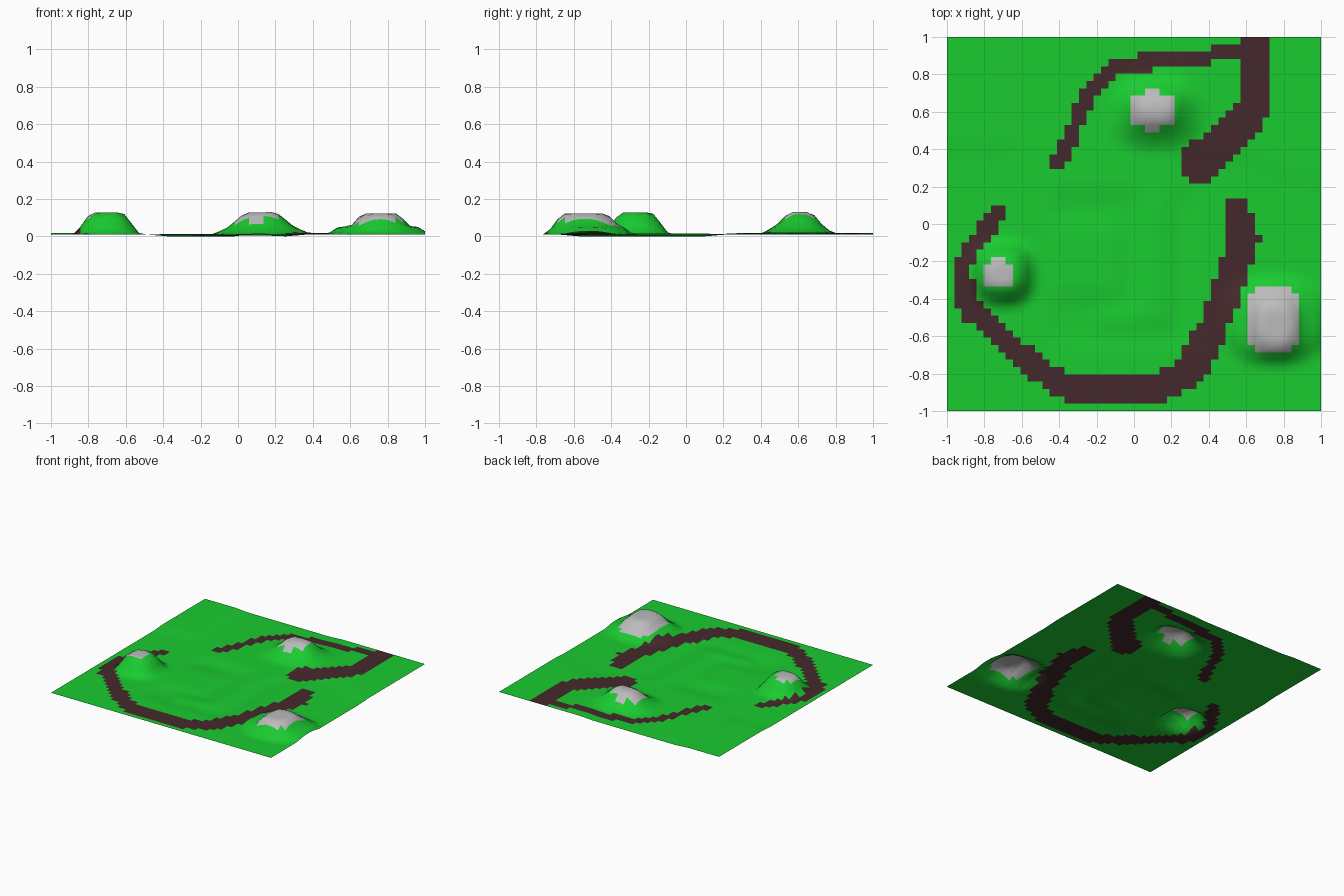
import bpy, bmesh
from mathutils import Vector

if "Cube" in bpy.data.objects:
    bpy.data.objects.remove(bpy.data.objects["Cube"])

N = 51                      # cells per side
STEP = 2.0 / N


def bump(x, y, cx, cy, rx, ry, core, h, p=2.5):
    d = (abs((x - cx) / rx) ** p + abs((y - cy) / ry) ** p) ** (1 / p)
    t = max(0, min(1, (1 - d) / (1 - core)))
    return h * t * t * (3 - 2 * t)


def on_stroke(stroke, x, y):
    # brush of varying half width dragged along a line, in cell units
    q = Vector((x, y))
    for a, b in zip(stroke, stroke[1:]):
        pa, pb = Vector(a[:2]), Vector(b[:2])
        t = max(0, min(1, (q - pa).dot(pb - pa) / (pb - pa).length_squared))
        if (q - pa.lerp(pb, t)).length < a[2] + (b[2] - a[2]) * t:
            return True
    return False


def level(x, y):
    # gentle terraces: north-west and north-east plateaus, basin with a ridge
    if x < -0.65 and y > 0.38:
        return 0.020
    if x > 0.2 and y > 0.36 - 0.4 * max(0, x - 0.6):
        return 0.019
    if 0.05 < x < 0.18 and -0.54 < y < 0.15 or -0.2 < x < 0.18 and -0.54 < y < -0.47:
        return 0.017
    if -0.45 < x < -0.08 and -0.38 < y < 0.0:
        return 0.014
    if -0.45 < x < 0.3 and -0.64 < y < 0.15:
        return 0.002
    return 0.012


def material(name, col):
    m = bpy.data.materials.new(name)
    m.diffuse_color = (*col, 1)
    m.use_nodes = True
    m.node_tree.nodes["Principled BSDF"].inputs["Base Color"].default_value = m.diffuse_color
    return m


# Hills: centre, radii, flat core, height; broad feet plus caps
hills = [
    (0.12, 0.60, 0.28, 0.22, 0.45, 0.05), (0.12, 0.61, 0.18, 0.14, 0.35, 0.068),
    (-0.70, -0.265, 0.19, 0.19, 0.38, 0.118),
    (0.75, -0.52, 0.29, 0.25, 0.68, 0.043), (0.76, -0.54, 0.17, 0.20, 0.5, 0.07),
]

# Dirt paths: points and half width
trails = [
    [(15, 33.7, 1), (17, 37.5, 1), (19, 43, 1), (23, 47, 1.2), (33, 48.2, 1), (41, 49, 1)],
    [(42, 52, 2), (42, 41, 2.1), (34.7, 34, 2.8)],
    [(39.5, 28, 1.5), (40.5, 23.5, 2.2), (37, 13, 2), (33.3, 5.5, 2.1), (28, 3, 2),
     (17, 3, 1.9), (12, 6, 1.6), (3, 14, 1.5), (2, 20, 1.1), (7, 27, 1.2)],
]

# Rock patches: centre and radii
rocks = [(28, 41, 3.1, 2.6), (7, 18.7, 2.2, 1.9), (44.6, 12.4, 3.6, 4.6)]

# Ground heights, softened by averaging neighbours
R = range(N + 1)
at = lambda k: -1 + k * STEP
around = (-1, 0, 1)
ground = [[sum(level(at(i + a), at(j + b)) for a in around for b in around) / 9 for i in R] for j in R]
low = min(map(min, ground))

# Terrain sheet
bm = bmesh.new()
grid = [[bm.verts.new((at(i), at(j), ground[j][i] - low + sum(bump(at(i), at(j), *h) for h in hills)))
         for i in R] for j in R]
for j in range(N):
    for i in range(N):
        f = bm.faces.new((grid[j][i], grid[j][i + 1], grid[j + 1][i + 1], grid[j + 1][i]))
        f.smooth = True
        u, v = i + 0.5, j + 0.5
        if any(on_stroke(s, u, v) for s in trails):
            f.material_index = 1
        elif any(abs((u - a) / rx) ** 3 + abs((v - b) / ry) ** 3 < 1 for a, b, rx, ry in rocks):
            f.material_index = 2
grid[16][4].link_faces[-1].material_index = 1
mesh = bpy.data.meshes.new("terrain")
bm.to_mesh(mesh)
bm.free()
mesh.materials.append(material("grass", (0.01, 0.6, 0.03)))
mesh.materials.append(material("dirt_path", (0.06, 0.022, 0.025)))
mesh.materials.append(material("rock", (0.5, 0.5, 0.5)))
bpy.context.collection.objects.link(bpy.data.objects.new("terrain", mesh))
